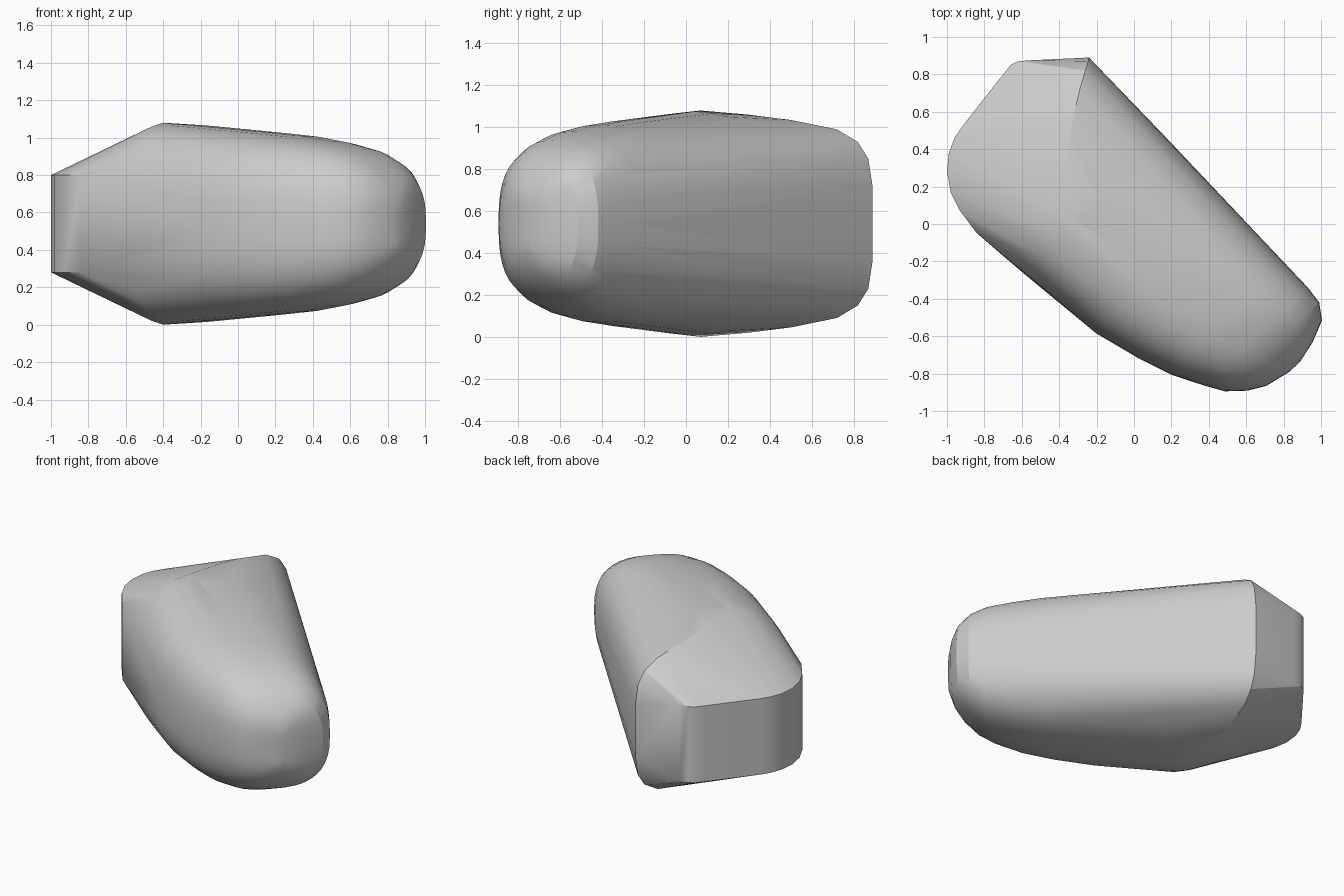
import bpy, bmesh, math
from mathutils import Vector

cube = bpy.data.objects.get("Cube")
if cube:
    bpy.data.objects.remove(cube)

MID = 0.54                              # height of the mirror plane
U = Vector((-0.69, 0.73, 0))            # along the body, nose to rear
V = Vector((0.73, 0.69, 0))             # across the body

# Body sections: along, low side, crest, high side, half height
sections = [
    (-1.14, 0.06, 0.10, 0.14, 0.12), (-1.11, -0.08, 0.10, 0.26, 0.21),
    (-1.06, -0.17, 0.09, 0.375, 0.28), (-0.98, -0.26, 0.07, 0.43, 0.35),
    (-0.88, -0.32, 0.05, 0.44, 0.40), (-0.72, -0.406, 0.0, 0.44, 0.44),
    (-0.53, -0.475, -0.04, 0.44, 0.47), (-0.285, -0.546, -0.1, 0.44, 0.492),
    (0.2, -0.606, -0.2, 0.44, 0.53),
]
STEPS = 40

def squircle(t, power):
    return math.copysign(abs(t) ** (2 / power), t)

points = []
for along, low, crest, high, half in sections:
    for i in range(STEPS):
        a = 2 * math.pi * i / STEPS
        c, s = squircle(math.cos(a), 2.7), squircle(math.sin(a), 2.7)
        across = crest + c * ((high - crest) if c > 0 else (crest - low))
        p = U * along + V * across
        points.append((p.x, p.y, MID + half * s))

# Rear rim and the rounded end wall, mirrored above and below
rim = [(-0.24, 0.89, 0.18), (-0.245, 0.87, 0.31), (-0.26, 0.82, 0.39),
       (-0.29, 0.72, 0.45), (-0.34, 0.5, 0.495), (-0.37, 0.3, 0.52),
       (-0.4, 0.07, 0.54), (-0.46, -0.03, 0.52), (-0.52, -0.08, 0.475)]
wall = [(-0.56, 0.875), (-0.62, 0.87), (-0.66, 0.85), (-0.7, 0.8),
        (-0.92, 0.52), (-0.96, 0.46), (-0.99, 0.38), (-1, 0.28),
        (-0.98, 0.17), (-0.93, 0.07), (-0.84, -0.05)]
for x, y, h in rim + [(x, y, 0.26) for x, y in wall]:
    points += [(x, y, MID + h), (x, y, MID - h)]

# Skin the sections into one closed shell
bm = bmesh.new()
for p in points:
    bm.verts.new(p)
bmesh.ops.remove_doubles(bm, verts=bm.verts, dist=0.002)
bmesh.ops.convex_hull(bm, input=bm.verts)
loose = [v for v in bm.verts if not v.link_faces]
bmesh.ops.delete(bm, geom=loose, context='VERTS')
bmesh.ops.recalc_face_normals(bm, faces=bm.faces)
mesh = bpy.data.meshes.new("rounded_body")
bm.to_mesh(mesh)
bm.free()
body = bpy.data.objects.new("rounded_body", mesh)
bpy.context.collection.objects.link(body)

# Plain grey finish
grey = bpy.data.materials.new("plain_grey")
grey.use_nodes = True
colour = (0.6, 0.6, 0.6, 1)
grey.diffuse_color = colour
grey.node_tree.nodes["Principled BSDF"].inputs["Base Color"].default_value = colour
mesh.materials.append(grey)

bpy.ops.object.select_all(action='DESELECT')
body.select_set(True)
bpy.context.view_layer.objects.active = body
bpy.ops.object.shade_smooth_by_angle(angle=math.radians(25))
